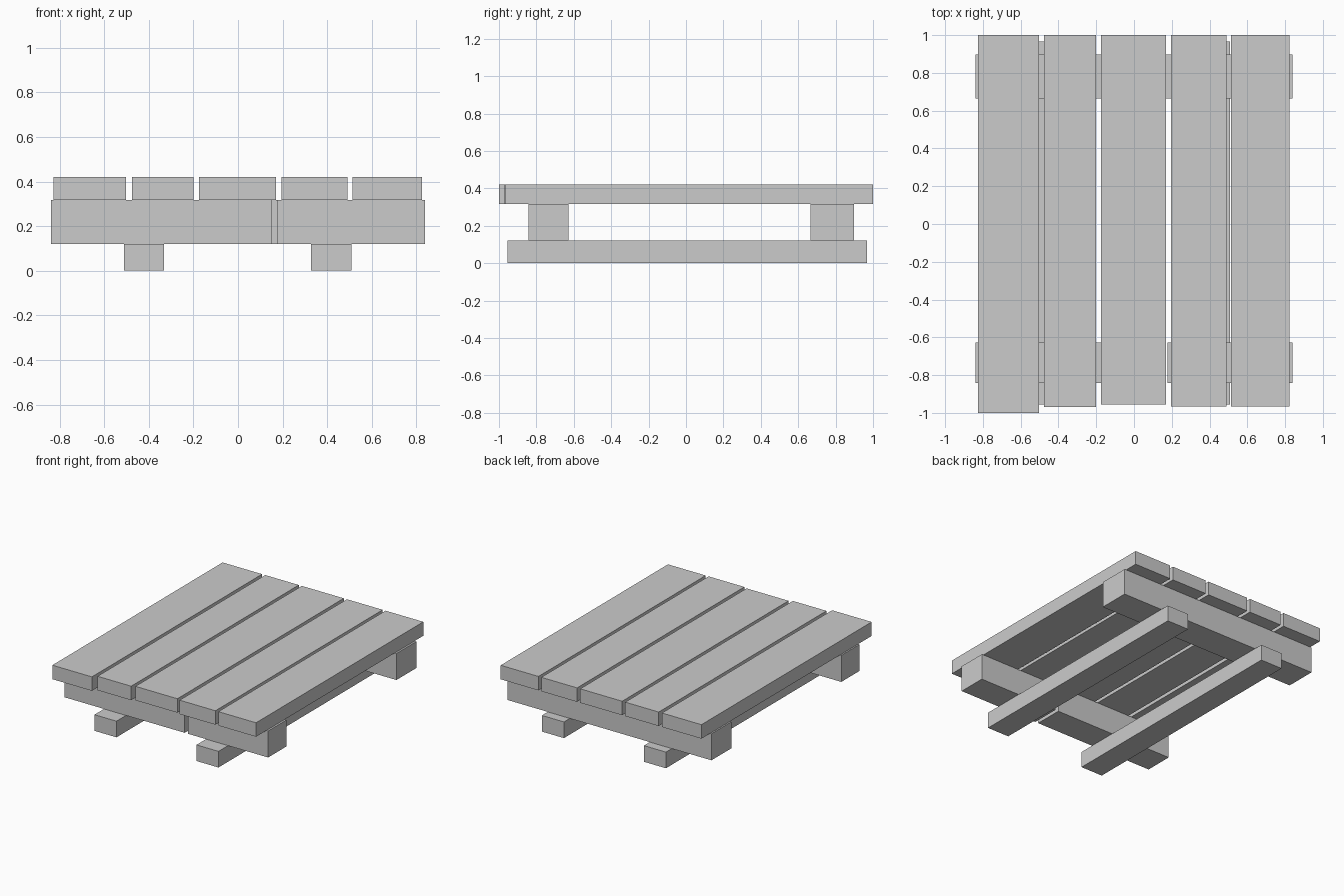
import bpy

if "Cube" in bpy.data.objects:
    bpy.data.objects.remove(bpy.data.objects["Cube"])

grey = bpy.data.materials.new("plain_grey")
grey.diffuse_color = (0.6, 0.6, 0.6, 1)
grey.use_nodes = True
grey.node_tree.nodes["Principled BSDF"].inputs["Base Color"].default_value = grey.diffuse_color


def board(name, x, y, z):
    """Box spanning the given (low, high) ranges."""
    spans = (x, y, z)
    bpy.ops.mesh.primitive_cube_add(size=1, location=[(a + b) / 2 for a, b in spans])
    ob = bpy.context.object
    ob.name = name
    ob.scale = [b - a for a, b in spans]
    bpy.ops.object.transform_apply(location=False, rotation=False, scale=True)
    ob.data.materials.append(grey)


# Deck planks: left edge, right edge, front end
planks = [(-0.827, -0.502, -1.0), (-0.476, -0.2, -0.97), (-0.175, 0.17, -0.955),
          (0.196, 0.49, -0.965), (0.514, 0.824, -0.965)]
for i, (x0, x1, y0) in enumerate(planks, 1):
    board(f"deck_plank_{i}", (x0, x1), (y0, 1.0), (0.317, 0.421))

# Cross beams: the front one is broken in two
BEAM_Z = (0.12, 0.317)
board("back_beam", (-0.838, 0.838), (0.665, 0.898), BEAM_Z)
board("front_beam_left", (-0.838, 0.152), (-0.843, -0.628), BEAM_Z)
board("front_beam_right", (0.178, 0.838), (-0.843, -0.628), BEAM_Z)

# Bottom runners
for side, x in (("left", (-0.512, -0.331)), ("right", (0.327, 0.508))):
    board(f"{side}_runner", x, (-0.955, 0.967), (0, 0.12))
